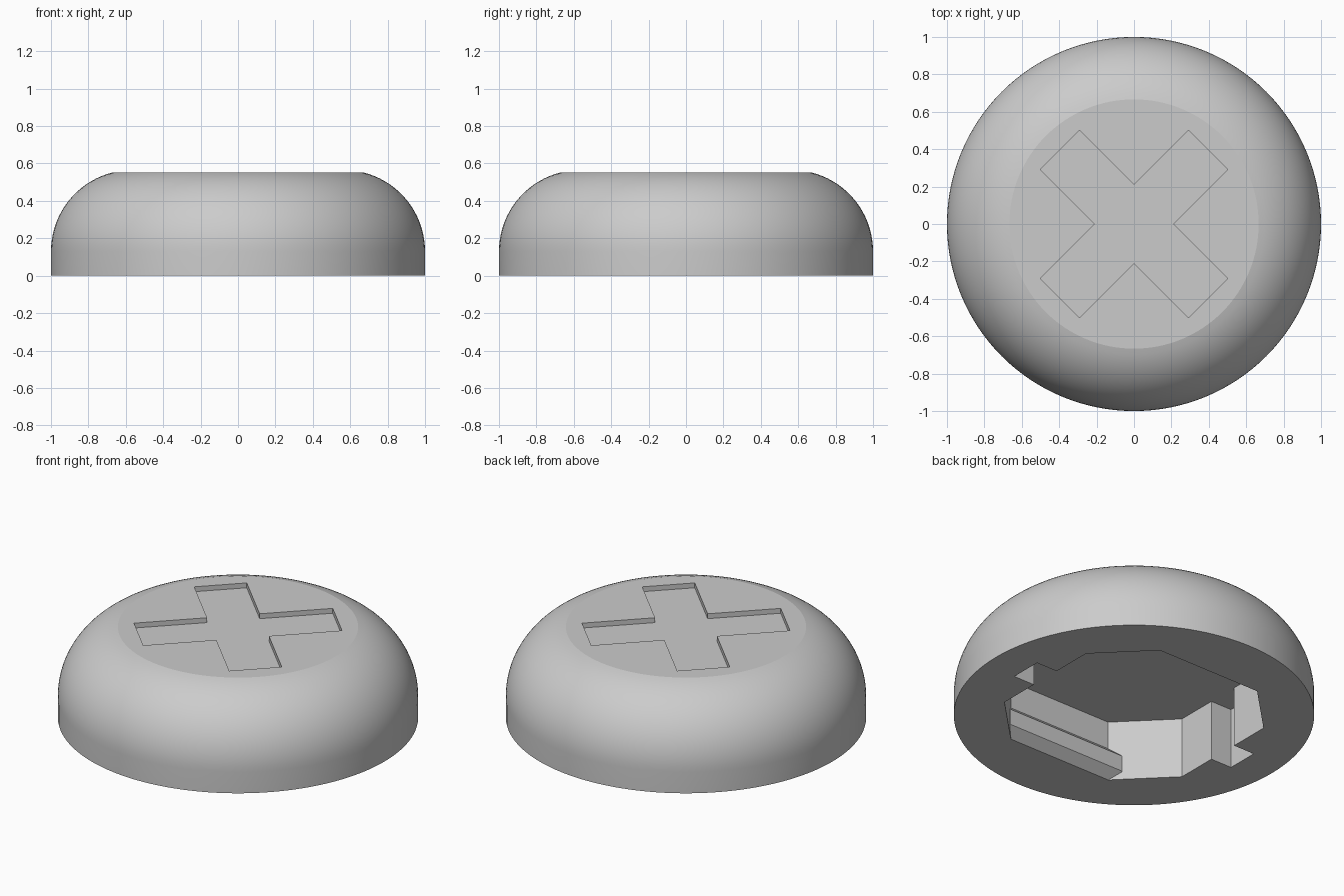
import bpy, bmesh, math
from mathutils import Matrix, Vector

cube = bpy.data.objects.get("Cube")
if cube:
    bpy.data.objects.remove(cube, do_unlink=True)

# Single colour
grey = bpy.data.materials.new("light_grey")
grey.use_nodes = True
grey.diffuse_color = (0.6, 0.6, 0.6, 1)
grey.node_tree.nodes["Principled BSDF"].inputs["Base Color"].default_value = grey.diffuse_color


def make_object(name, bm):
    bmesh.ops.recalc_face_normals(bm, faces=bm.faces)
    mesh = bpy.data.meshes.new(name)
    bm.to_mesh(mesh)
    bm.free()
    mesh.materials.append(grey)
    obj = bpy.data.objects.new(name, mesh)
    bpy.context.collection.objects.link(obj)
    return obj


def prism(name, points, offset):
    """Extrude a closed 3D outline along an offset vector."""
    bm = bmesh.new()
    base = bm.faces.new([bm.verts.new(p) for p in points])
    cap = bm.faces.new([bm.verts.new(Vector(p) + Vector(offset)) for p in points])
    low, high = list(base.verts), list(cap.verts)
    for i in range(len(low)):
        bm.faces.new((low[i - 1], low[i], high[i], high[i - 1]))
    return make_object(name, bm)


def select_only(obj):
    bpy.ops.object.select_all(action="DESELECT")
    obj.select_set(True)
    bpy.context.view_layer.objects.active = obj


def cut(target, cutter):
    cutter.hide_render = True
    mod = target.modifiers.new("cut", "BOOLEAN")
    mod.operation = "DIFFERENCE"
    mod.solver = "EXACT"
    mod.object = cutter
    select_only(target)
    bpy.ops.object.modifier_apply(modifier=mod.name)
    bpy.data.objects.remove(cutter, do_unlink=True)


# Domed body: straight skirt, rounded shoulder, flat top
TOP, SKIRT, ROUND = 0.553, 0.13, 0.435
end_angle = math.asin((TOP - SKIRT) / ROUND)
steps, sides = 18, 128
profile = [(1, 0)]
for i in range(steps + 1):
    a = end_angle * i / steps
    profile.append((1 - ROUND + ROUND * math.cos(a), SKIRT + ROUND * math.sin(a)))
bm = bmesh.new()
rings = []
for r, z in profile:
    rings.append([bm.verts.new((r * math.cos(t), r * math.sin(t), z))
                  for t in (2 * math.pi * k / sides for k in range(sides))])
for low, high in zip(rings, rings[1:]):
    for k in range(sides):
        n = (k + 1) % sides
        bm.faces.new((low[k], low[n], high[n], high[k]))
bm.faces.new(rings[0])
bm.faces.new(rings[-1])
body = make_object("domed_body", bm)

# Shallow diagonal cross in the top
W, L, DEPTH = 0.148, 0.56, 0.03
quarter = [(L, -W), (L, W), (W, W)]
cross = []
for q in range(4):
    turn = Matrix.Rotation(math.radians(45 + 90 * q), 3, "Z")
    cross += [turn @ Vector((x, y, TOP - DEPTH)) for x, y in quarter]
cut(body, prism("cross_cutter", cross, (0, 0, 0.2)))

# Eight-sided socket underneath, with a notch on each side
WALL, FLAT, NOTCH, HALF, CEILING = 0.643, 0.352, 0.785, 0.098, 0.37
half_outline = [(WALL, -FLAT), (WALL, -HALF), (NOTCH, -HALF), (NOTCH, HALF),
                (WALL, HALF), (WALL, FLAT), (FLAT, WALL), (-FLAT, WALL)]
outline = half_outline + [(-x, -y) for x, y in half_outline]
socket = prism("socket_cutter", [(x, y, -0.1) for x, y in outline], (0, 0, CEILING + 0.1))
cut(body, socket)

select_only(body)
bpy.ops.object.shade_smooth_by_angle(angle=math.radians(10))

# Snap ridges along the front and back socket walls
ridge = [(-0.02, 0.01), (0, 0), (0.058, 0.05), (0.058, 0.147), (0, 0.2), (-0.02, 0.2)]
for name, side in (("front_ridge", -1), ("back_ridge", 1)):
    points = [(-0.405, side * (WALL - d), z) for d, z in ridge]
    prism(name, points, (0.81, 0, 0))
